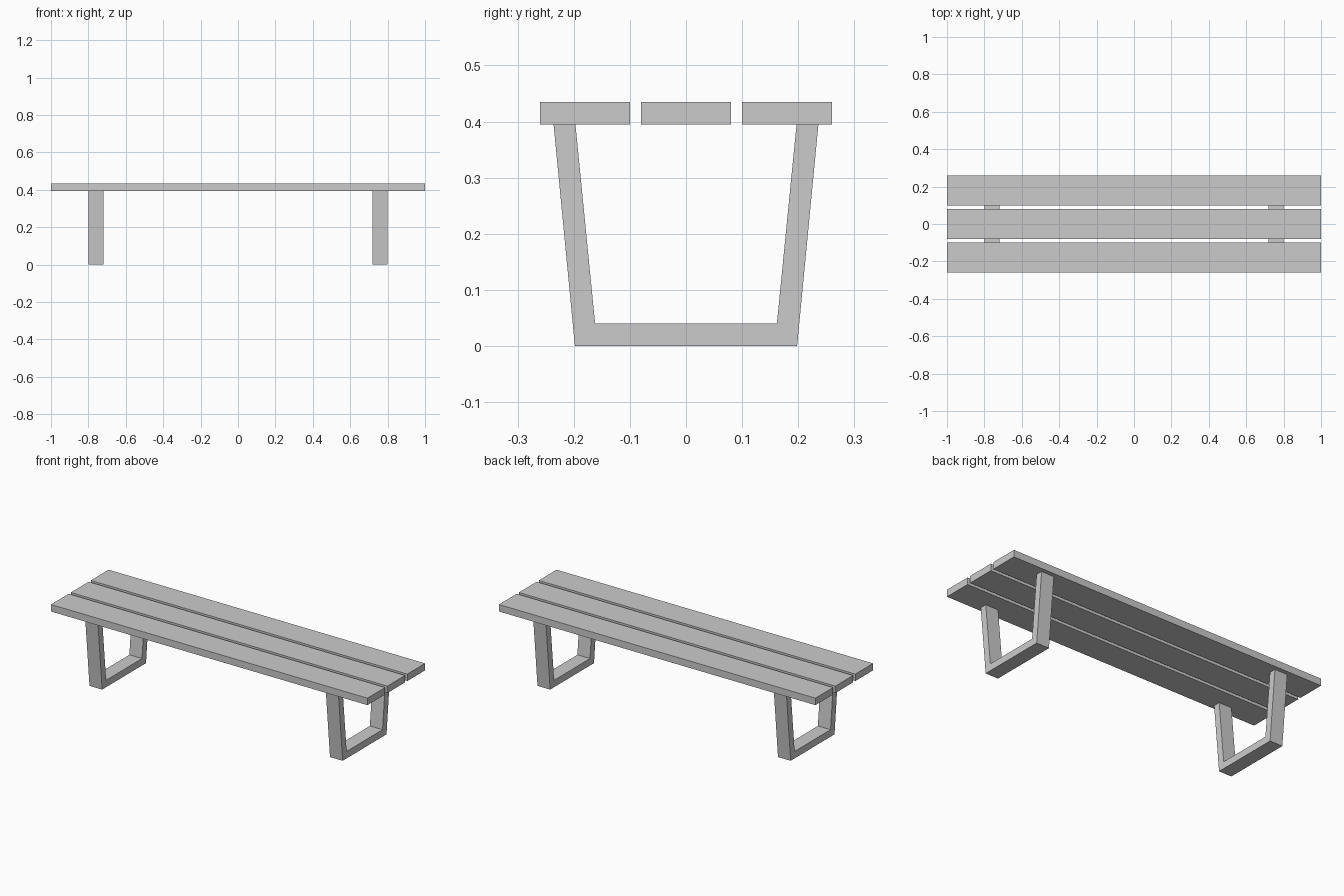
import bpy
import bmesh

if "Cube" in bpy.data.objects:
    bpy.data.objects.remove(bpy.data.objects["Cube"])

LENGTH = 2.0
SEAT_BOTTOM, SEAT_TOP = 0.395, 0.435
PLANK_WIDTH, PLANK_PITCH = 0.16, 0.18
LEG_X, LEG_WIDTH = 0.76, 0.08


def finish(name, bm):
    bmesh.ops.recalc_face_normals(bm, faces=bm.faces)
    mesh = bpy.data.meshes.new(name)
    bm.to_mesh(mesh)
    bm.free()
    obj = bpy.data.objects.new(name, mesh)
    bpy.context.collection.objects.link(obj)
    return obj


def add_plank(name, y):
    bm = bmesh.new()
    bmesh.ops.create_cube(bm, size=1)
    bmesh.ops.scale(bm, verts=bm.verts, vec=(LENGTH, PLANK_WIDTH, SEAT_TOP - SEAT_BOTTOM))
    obj = finish(name, bm)
    obj.location = (0, y, (SEAT_BOTTOM + SEAT_TOP) / 2)


def add_leg_frame(name, x):
    # U-shaped profile as a strip of quads between outer and inner edges
    outer = [(-0.236, SEAT_BOTTOM), (-0.198, 0), (0.198, 0), (0.236, SEAT_BOTTOM)]
    inner = [(-0.197, SEAT_BOTTOM), (-0.162, 0.04), (0.162, 0.04), (0.197, SEAT_BOTTOM)]
    bm = bmesh.new()
    o = [bm.verts.new((-LEG_WIDTH / 2, y, z)) for y, z in outer]
    i = [bm.verts.new((-LEG_WIDTH / 2, y, z)) for y, z in inner]
    faces = [bm.faces.new((o[k], o[k + 1], i[k + 1], i[k])) for k in range(3)]
    # Extrude the profile to the bar width, keeping the start cap
    result = bmesh.ops.extrude_face_region(bm, geom=faces, use_keep_orig=True)
    moved = [g for g in result["geom"] if isinstance(g, bmesh.types.BMVert)]
    bmesh.ops.translate(bm, verts=moved, vec=(LEG_WIDTH, 0, 0))
    finish(name, bm).location.x = x


# Seat planks
for name, row in (("front_plank", -1), ("middle_plank", 0), ("back_plank", 1)):
    add_plank(name, row * PLANK_PITCH)

# Leg frames
for name, side in (("left_leg_frame", -1), ("right_leg_frame", 1)):
    add_leg_frame(name, side * LEG_X)
